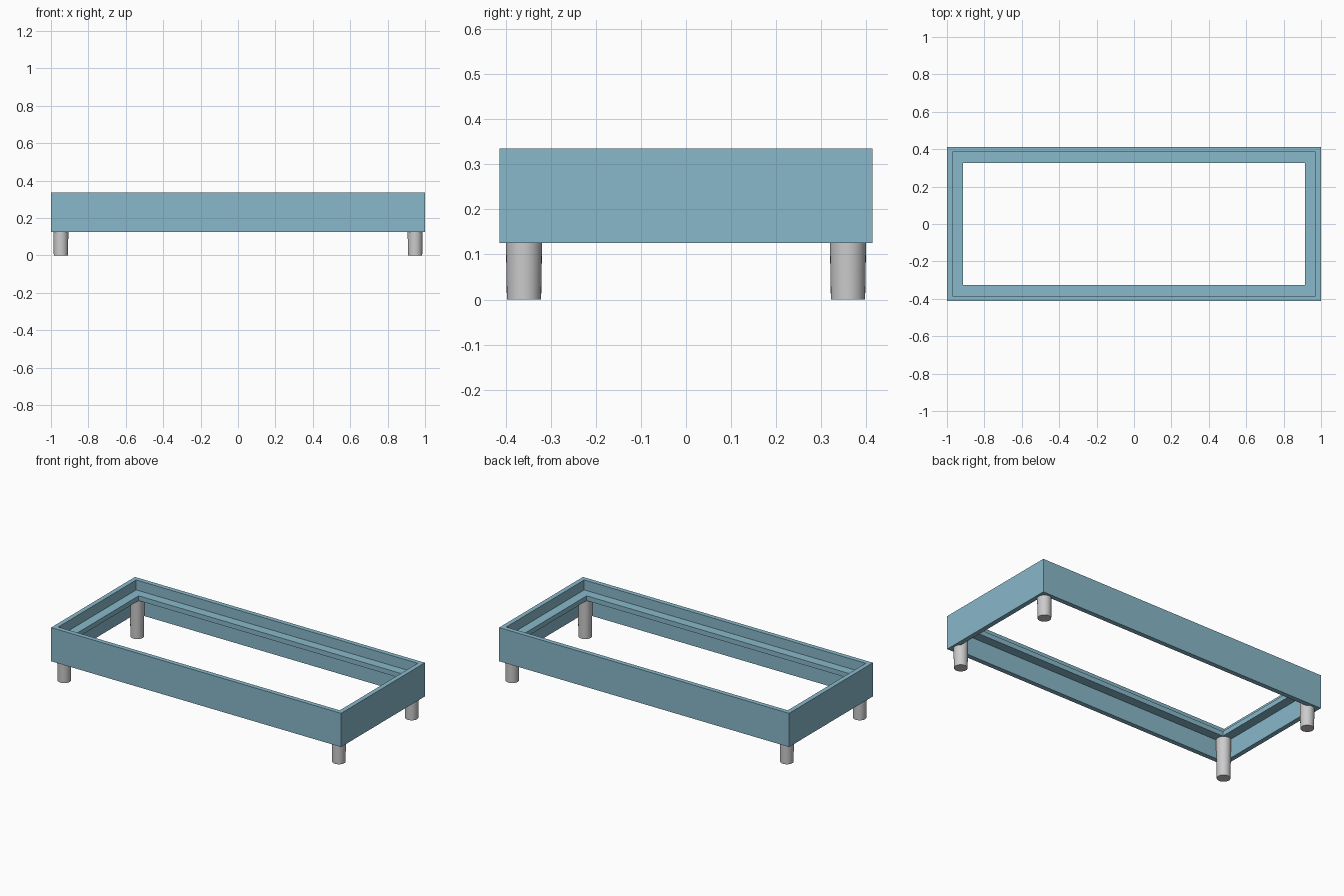
import bpy, bmesh

if "Cube" in bpy.data.objects:
    bpy.data.objects.remove(bpy.data.objects["Cube"])

HX, HY = 1.0, 0.413          # outer half sizes
BOTTOM, TOP = 0.125, 0.335
LEDGE_LOW, LEDGE_HIGH = 0.243, 0.273
WALL, LEDGE = 0.029, 0.086   # inset of the wall's inner face and of the ledge's edge

blue = bpy.data.materials.new("blue_paint")
blue.diffuse_color = (0.25, 0.48, 0.59, 1)
blue.use_nodes = True
blue.node_tree.nodes["Principled BSDF"].inputs["Base Color"].default_value = blue.diffuse_color

# bed frame: a wall with an inner ledge, one profile (inset, z) swept round the rectangle
profile = [(0, BOTTOM), (0, TOP), (WALL, TOP), (WALL, LEDGE_HIGH),
           (LEDGE, LEDGE_HIGH), (LEDGE, LEDGE_LOW), (WALL, LEDGE_LOW), (WALL, BOTTOM)]
bm = bmesh.new()
rings = [[bm.verts.new((sx * (HX - i), sy * (HY - i), z)) for i, z in profile]
         for sx, sy in ((-1, -1), (1, -1), (1, 1), (-1, 1))]
n = len(profile)
for c in range(4):
    a, b = rings[c], rings[(c + 1) % 4]
    for k in range(n):
        bm.faces.new((a[k], b[k], b[(k + 1) % n], a[(k + 1) % n]))
bmesh.ops.recalc_face_normals(bm, faces=bm.faces)
mesh = bpy.data.meshes.new("frame")
bm.to_mesh(mesh)
bm.free()
frame = bpy.data.objects.new("frame", mesh)
bpy.context.collection.objects.link(frame)
mesh.materials.append(blue)

# four tapered round legs, reaching up to the underside of the ledge
for sx, side in ((-1, "left"), (1, "right")):
    for sy, end in ((-1, "front"), (1, "back")):
        bpy.ops.mesh.primitive_cone_add(
            vertices=32, radius1=0.038, radius2=0.042, depth=LEDGE_LOW,
            location=(sx * 0.947, sy * 0.359, LEDGE_LOW / 2))
        leg = bpy.context.object
        leg.name = f"{end}_{side}_leg"
        bpy.ops.object.shade_smooth_by_angle()
